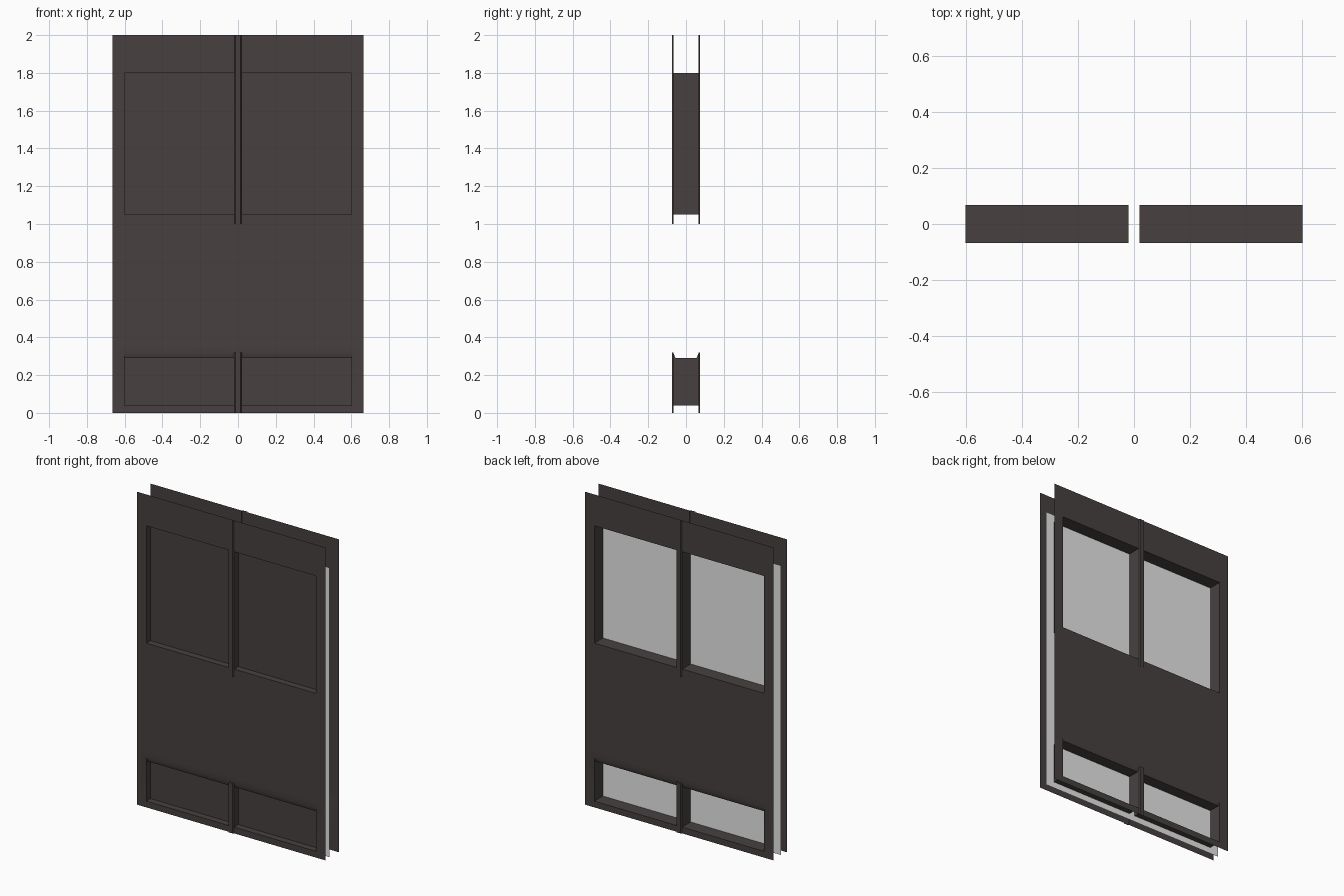
import bpy, bmesh
from mathutils import Vector

if "Cube" in bpy.data.objects:
    bpy.data.objects.remove(bpy.data.objects["Cube"])


def material(name, rgb):
    m = bpy.data.materials.new(name)
    m.diffuse_color = (*rgb, 1)
    m.use_nodes = True
    m.node_tree.nodes["Principled BSDF"].inputs["Base Color"].default_value = m.diffuse_color
    return m


DARK = material("dark brown metal", (0.063, 0.053, 0.051))
LIGHT = material("light grey", (0.8, 0.8, 0.8))


def build(name, faces, mat, smooth=False):
    """Each face is (corner list, direction it should look towards)."""
    bm = bmesh.new()
    for pts, look in faces:
        f = bm.faces.new([bm.verts.new(p) for p in pts])
        f.normal_update()
        if f.normal.dot(Vector(look)) < 0:
            f.normal_flip()
        f.smooth = smooth
    bmesh.ops.remove_doubles(bm, verts=bm.verts, dist=0.0005)
    me = bpy.data.meshes.new(name)
    bm.to_mesh(me)
    bm.free()
    me.materials.append(mat)
    ob = bpy.data.objects.new(name, me)
    bpy.context.collection.objects.link(ob)
    return ob


def upright(x0, x1, z0, z1, y, look):
    return ([(x0, y, z0), (x1, y, z0), (x1, y, z1), (x0, y, z1)], (0, look, 0))


W, X, C = 0.665, 0.6, 0.02      # panel half width, opening half width, mullion half width
Y, YI, YM = 0.068, 0.056, 0.074  # sheet, flare and mullion depth
XS = [-W, -X, -C, C, X, W]
ZS = [0, 0.04, 0.32, 0.36, 1.05, 1.8, 2]
BAYS = [(-X, -C), (C, X)]

for side, s in (("front", -1), ("back", 1)):
    # thin sheet with four openings, folded inwards above the lower ones
    faces = []
    for i in range(5):
        for j in range(6):
            if not (i in (1, 2, 3) and j in (1, 4)):
                faces.append(upright(XS[i], XS[i + 1], ZS[j], ZS[j + 1], s * Y, s))
    for a, b in BAYS:
        faces.append(([(a, s * Y, 0.32), (b, s * Y, 0.32),
                       (b, s * YI, 0.29), (a, s * YI, 0.29)], (0, s, -0.5)))
    build(side + "_sheet", faces, DARK, smooth=True)

    # raised centre mullions with chamfered sides
    prof = [(-C, Y - 0.002), (-0.014, YM), (0.014, YM), (C, Y - 0.002)]
    for label, z0, z1 in (("lower", 0, 0.32), ("upper", 1.0, 2)):
        faces = []
        for (xa, ya), (xb, yb) in zip(prof, prof[1:]):
            faces.append(([(xa, s * ya, z0), (xb, s * yb, z0),
                           (xb, s * yb, z1), (xa, s * ya, z1)], (xa + xb, s, 0)))
        build(f"{side}_{label}_mullion", faces, DARK)

# reveals lining each opening through the wall
for label, z0, z1 in (("lower", 0.04, 0.29), ("upper", 1.05, 1.8)):
    faces = []
    top = YI if label == "lower" else Y
    for a, b in BAYS:
        faces.append(([(a, -Y, z0), (b, -Y, z0), (b, Y, z0), (a, Y, z0)], (0, 0, 1)))
        faces.append(([(a, -top, z1), (b, -top, z1), (b, top, z1), (a, top, z1)], (0, 0, -1)))
        for x, look in ((a, 1), (b, -1)):
            faces.append(([(x, -Y, z0), (x, Y, z0), (x, top, z1), (x, -top, z1)], (look, 0, 0)))
            if label == "lower":  # small cheeks beside the fold
                for s in (-1, 1):
                    faces.append(([(x, s * Y, z0), (x, s * Y, 0.32), (x, s * top, z1)], (look, 0, 0)))
    build(label + "_reveals", faces, DARK)
    # dark panes filling the openings on the front
    build(label + "_panes", [upright(a, b, z0, z1, -0.026, -1) for a, b in BAYS], DARK)

# light core sheet between the two skins
build("core_sheet", [upright(-0.66, 0.66, 0, 1.85, -0.018, 1)], LIGHT)
